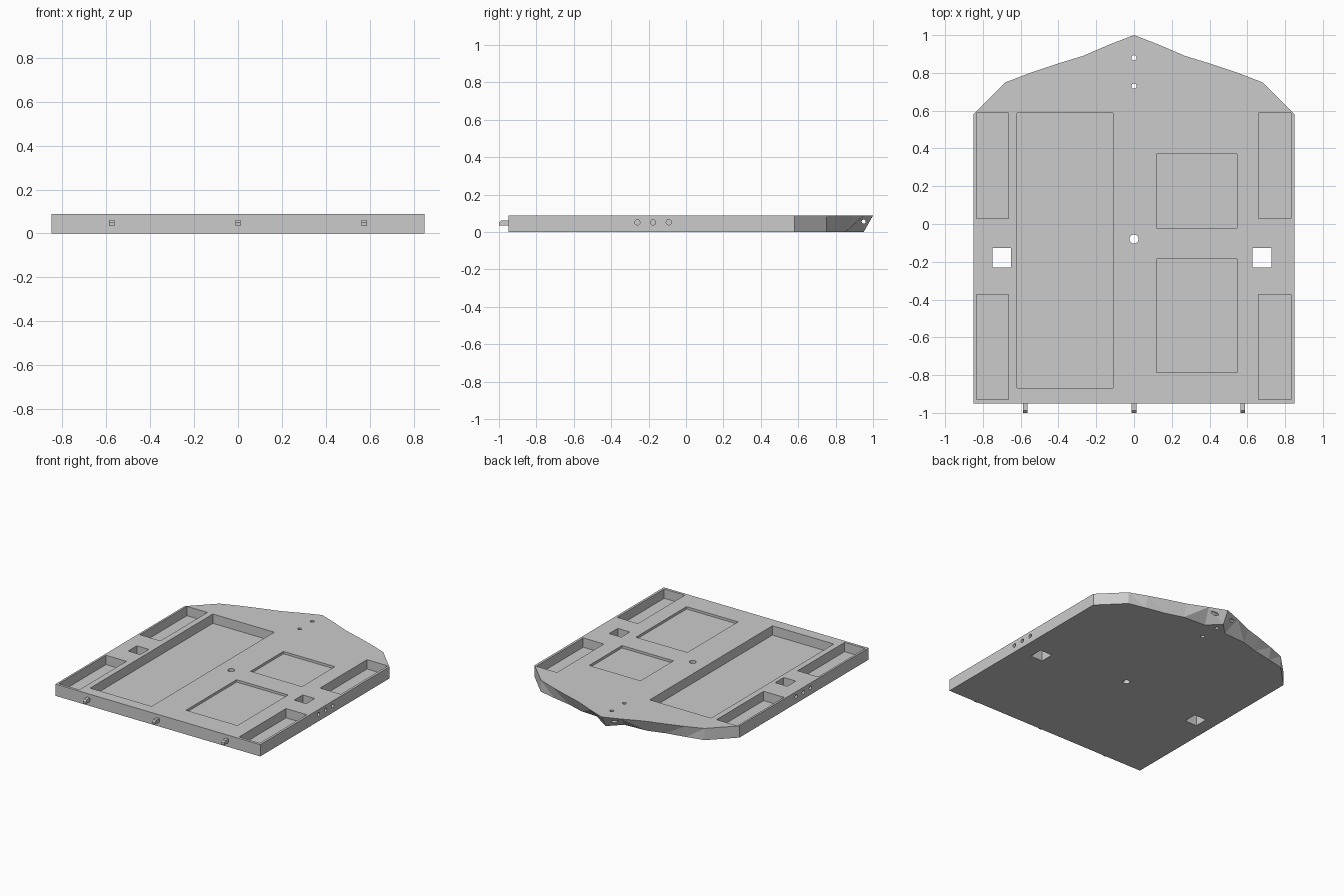
import bpy, bmesh
from math import pi
from mathutils import Matrix, Vector

if "Cube" in bpy.data.objects:
    bpy.data.objects.remove(bpy.data.objects["Cube"], do_unlink=True)

TOP = 0.088    # plate thickness
DEEP = 0.018   # floor height of the deep pockets
SHALLOW = 0.07  # floor height of the shallow recesses

grey = bpy.data.materials.new("light_grey")
grey.use_nodes = True
grey.diffuse_color = (0.6, 0.6, 0.6, 1)
grey.node_tree.nodes["Principled BSDF"].inputs["Base Color"].default_value = (0.6, 0.6, 0.6, 1)


def finish(bm, name):
    bmesh.ops.recalc_face_normals(bm, faces=bm.faces)
    mesh = bpy.data.meshes.new(name)
    bm.to_mesh(mesh)
    bm.free()
    mesh.materials.append(grey)
    obj = bpy.data.objects.new(name, mesh)
    bpy.context.scene.collection.objects.link(obj)
    return obj


def loft(bm, lower, upper):
    """Solid between two rings with equal point counts."""
    a = [bm.verts.new(p) for p in lower]
    b = [bm.verts.new(p) for p in upper]
    bm.faces.new(a[::-1])
    bm.faces.new(b)
    sides = [bm.faces.new((a[i - 1], a[i], b[i], b[i - 1])) for i in range(len(a))]
    return sides


def box(bm, x0, x1, y0, y1, z0, z1):
    ring = [(x0, y0), (x1, y0), (x1, y1), (x0, y1)]
    loft(bm, [(x, y, z0) for x, y in ring], [(x, y, z1) for x, y in ring])


def hole(bm, center, radius, length, along_x=False):
    turn = Matrix.Rotation(pi / 2, 4, "Y") if along_x else Matrix()
    bmesh.ops.create_cone(bm, cap_ends=True, segments=20, radius1=radius, radius2=radius,
                          depth=length, matrix=Matrix.Translation(Vector(center)) @ turn)


# Plate: right-hand half outlines, mirrored; the lower rim is scooped near the nose
upper_half = [(0.85, -0.95), (0.85, 0.58), (0.68, 0.75), (0.55, 0.80),
              (0.40, 0.85), (0.27, 0.89), (0.13, 0.95)]
lower_half = [(0.85, -0.95), (0.85, 0.58), (0.68, 0.75), (0.55, 0.78),
              (0.40, 0.81), (0.27, 0.85), (0.09, 0.86)]


def full_ring(half, nose_y, z):
    pts = half + [(0, nose_y)] + [(-x, y) for x, y in reversed(half)]
    return [(x, y, z) for x, y in pts]


bm = bmesh.new()
sides = loft(bm, full_ring(lower_half, 0.95, 0), full_ring(upper_half, 1.0, TOP))
bmesh.ops.triangulate(bm, faces=sides)
plate = finish(bm, "base_plate")

# Cutter holding every pocket and hole
bm = bmesh.new()
ABOVE = 0.2
for x0, x1 in ((-0.835, -0.665), (0.66, 0.832)):      # corner pockets
    for y0, y1 in ((0.03, 0.587), (-0.93, -0.373)):
        box(bm, x0, x1, y0, y1, DEEP, ABOVE)
box(bm, -0.62, -0.11, -0.867, 0.587, DEEP, ABOVE)     # long pocket
for y0, y1 in ((-0.02, 0.37), (-0.785, -0.185)):      # shallow recesses
    box(bm, 0.118, 0.545, y0, y1, SHALLOW, ABOVE)
for x0 in (-0.75, 0.627):                             # square through holes
    box(bm, x0, x0 + 0.1, -0.23, -0.128, -0.1, ABOVE)
for y, r in ((-0.08, 0.024), (0.73, 0.014), (0.88, 0.014)):
    hole(bm, (0, y, 0.05), r, 0.4)
for side in (-1, 1):                                  # edge holes
    for y in (-0.26, -0.176, -0.092):
        hole(bm, (side * 0.86, y, 0.052), 0.014, 0.16, along_x=True)
hole(bm, (0, 0.95, 0.056), 0.011, 0.6, along_x=True)  # nose cross hole
cutter = finish(bm, "pocket_cutter")
cutter.hide_render = True

cut = plate.modifiers.new("pockets", "BOOLEAN")
cut.operation = "DIFFERENCE"
cut.solver = "EXACT"
cut.object = cutter
bpy.context.view_layer.objects.active = plate
bpy.ops.object.modifier_apply(modifier=cut.name)
bpy.data.objects.remove(cutter, do_unlink=True)

# Small front pegs with a chamfered tip
for name, px in (("right", -0.575), ("middle", 0), ("left", 0.575)):
    profile = [(-0.94, 0.034), (-1.0, 0.034), (-1.0, 0.05), (-0.988, 0.061), (-0.94, 0.061)]
    bm = bmesh.new()
    loft(bm, [(px - 0.012, y, z) for y, z in profile], [(px + 0.012, y, z) for y, z in profile])
    finish(bm, name + "_front_peg")
